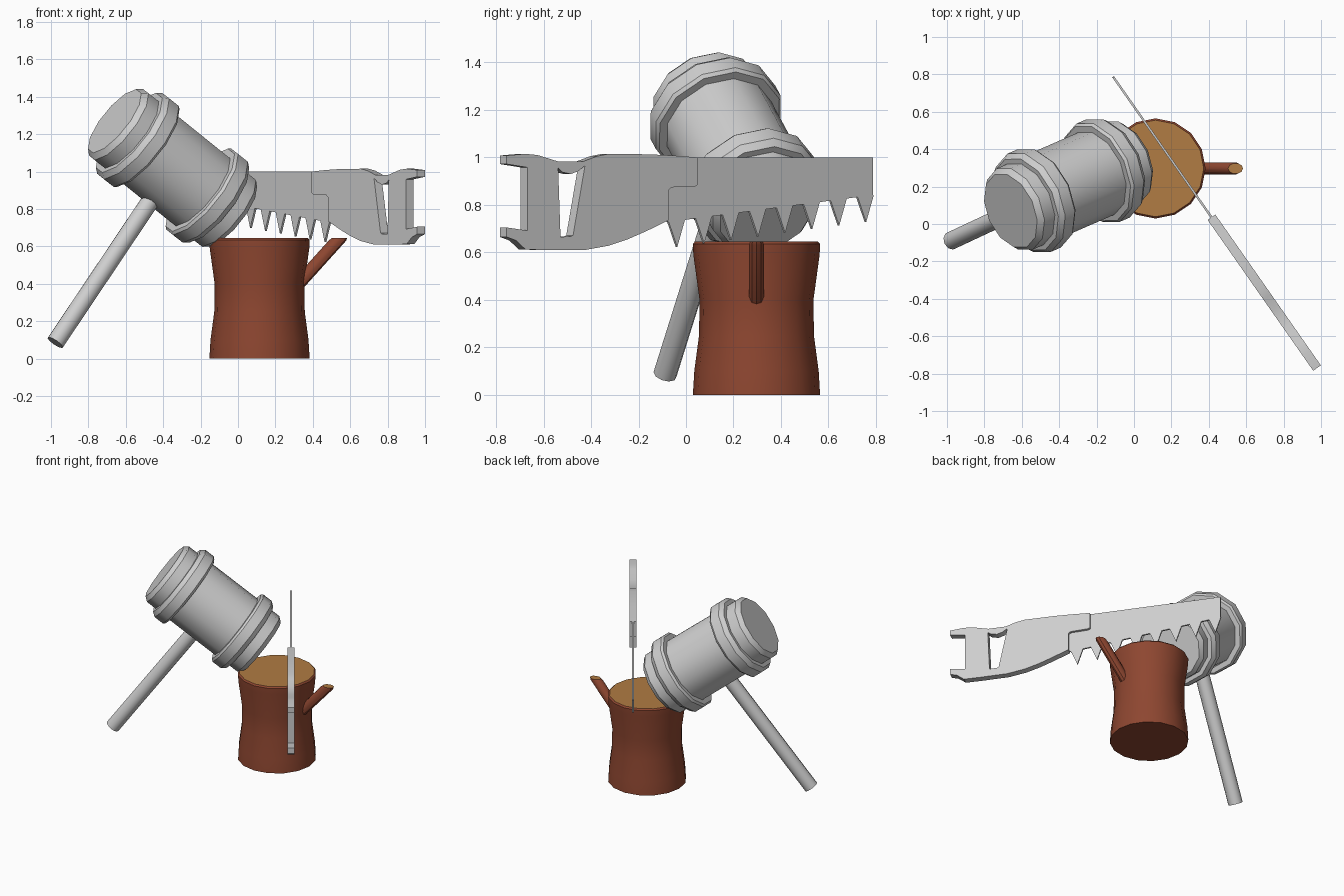
import bpy, bmesh, math
from mathutils import Vector, Matrix

if "Cube" in bpy.data.objects:
    bpy.data.objects.remove(bpy.data.objects["Cube"])


def material(name, rgb):
    m = bpy.data.materials.new(name)
    m.diffuse_color = (*rgb, 1)
    m.use_nodes = True
    m.node_tree.nodes["Principled BSDF"].inputs["Base Color"].default_value = m.diffuse_color
    return m


GREY = material("steel_grey", (0.62, 0.62, 0.62))
BARK = material("bark_brown", (0.27, 0.062, 0.03))
WOOD = material("cut_wood_tan", (0.44, 0.2, 0.056))


def finish(bm, name, mats, matrix=Matrix(), angle=35):
    """Turn a bmesh into a placed object, smooth except at sharp edges."""
    bmesh.ops.recalc_face_normals(bm, faces=bm.faces)
    me = bpy.data.meshes.new(name)
    bm.to_mesh(me)
    bm.free()
    for m in mats:
        me.materials.append(m)
    ob = bpy.data.objects.new(name, me)
    bpy.context.collection.objects.link(ob)
    ob.matrix_world = matrix
    bpy.ops.object.select_all(action='DESELECT')
    ob.select_set(True)
    bpy.context.view_layer.objects.active = ob
    bpy.ops.object.shade_smooth_by_angle(angle=math.radians(angle))
    return ob


def loft(name, rings, sides, mats, matrix=Matrix(), angle=35):
    """Capped rings of (centre x, z, radius x, radius y); the last cap takes the last material."""
    bm = bmesh.new()
    loops = [[bm.verts.new((cx + rx * math.cos(math.tau * i / sides),
                            ry * math.sin(math.tau * i / sides), z)) for i in range(sides)]
             for cx, z, rx, ry in rings]
    for a, b in zip(loops, loops[1:]):
        for i in range(sides):
            j = (i + 1) % sides
            bm.faces.new((a[i], a[j], b[j], b[i]))
    bm.faces.new(loops[0][::-1])
    bm.faces.new(loops[-1]).material_index = len(mats) - 1
    return finish(bm, name, mats, matrix, angle)


def lathe(name, profile, sides, mats, matrix=Matrix(), angle=35):
    return loft(name, [(0, z, r, r) for r, z in profile], sides, mats, matrix, angle)


# Tree stump with a waist, a cut top and a lopped branch
stump_place = Matrix.Translation((0.115, 0.297, 0))
lathe("stump", [(0.268, 0), (0.262, 0.1), (0.242, 0.25), (0.24, 0.4), (0.266, 0.59),
                (0.268, 0.635), (0.258, 0.645)], 16, [BARK, WOOD], stump_place)
loft("stump_branch", [(0.159, 0.345, 0.047, 0.033), (0.418, 0.632, 0.047, 0.033),
                      (0.428, 0.645, 0.04, 0.029)], 10, [BARK, WOOD], stump_place)

# Mallet: local z runs along the head, local x along the handle
centre = Vector((-0.35, 0.205, 1.02))
axis = Vector((0.737, 0.321, -0.595)).normalized()
grip = Vector((-0.607, -0.285, -0.95))
length = grip.length
grip = (grip - axis * grip.dot(axis)).normalized()
side = axis.cross(grip)
frame = Matrix((grip, side, axis)).transposed().to_4x4()
place = Matrix.Translation(centre) @ frame
half = [(0.24, 0.2), (0.275, 0.2), (0.287, 0.215), (0.287, 0.285), (0.265, 0.315),
        (0.237, 0.315), (0.237, 0.39), (0.212, 0.42)]
profile = [(r, -z) for r, z in reversed(half)] + half
lathe("mallet_head", profile, 12, [GREY], place)
lathe("mallet_handle", [(0.05, 0.1), (0.05, length)], 10, [GREY],
      place @ Matrix.Rotation(math.pi / 2, 4, 'Y'), 40)

# Saw: outlines drawn in its own upright plane (depth y, height z)
SLANT = 0.70
STRETCH = math.hypot(1, SLANT)
along = Vector((-SLANT, 1, 0)).normalized()
up = Vector((0, 0, 1))
saw_place = Matrix.Translation((0.4395, 0, 0)) @ Matrix(
    (along, up, along.cross(up))).transposed().to_4x4()


def plate(name, outlines, thickness):
    """Flat plate from closed outlines; inner outlines become holes."""
    cu = bpy.data.curves.new(name, 'CURVE')
    cu.dimensions, cu.fill_mode, cu.extrude = '2D', 'BOTH', thickness / 2
    for pts in outlines:
        sp = cu.splines.new('POLY')
        sp.points.add(len(pts) - 1)
        for p, (y, z) in zip(sp.points, pts):
            p.co = (y * STRETCH, z, 0, 1)
        sp.use_cyclic_u = True
    tmp = bpy.data.objects.new(name + "_outline", cu)
    bpy.context.collection.objects.link(tmp)
    dg = bpy.context.evaluated_depsgraph_get()
    bm = bmesh.new()
    me = bpy.data.meshes.new_from_object(tmp.evaluated_get(dg))
    bm.from_mesh(me)
    bpy.data.objects.remove(tmp)
    bpy.data.meshes.remove(me)
    bmesh.ops.remove_doubles(bm, verts=bm.verts, dist=0.0005)
    return finish(bm, name, [GREY], saw_place, 30)


# Blade with eight separate teeth along its rising lower edge
def base(y):
    return 0.728 + 0.132 * (y + 0.075)


blade = [(-0.1, 0.98), (-0.1, 0.75), (-0.078, base(-0.078))]
for i in range(8):
    tip = -0.04 + 0.1137 * i
    blade += [(tip - 0.036, base(tip - 0.036)), (tip, base(tip) - 0.11),
              (tip + 0.032, base(tip + 0.032))]
blade += [(0.785, 0.842), (0.785, 1.0), (0.0, 1.0)]
plate("saw_blade", [blade], 0.012)

# Handle with a stepped front, two rear prongs and a finger hole
handle = [(-0.77, 1.008), (-0.69, 1.015), (-0.64, 1.01), (-0.55, 0.982), (-0.45, 0.982),
          (-0.39, 1.005), (-0.34, 1.015), (-0.17, 1.013), (-0.07, 1.008), (0.036, 1.0),
          (0.036, 0.886), (0.025, 0.878), (-0.075, 0.874), (-0.088, 0.862), (-0.088, 0.735),
          (-0.18, 0.69), (-0.26, 0.655), (-0.34, 0.628), (-0.44, 0.61), (-0.6, 0.61),
          (-0.69, 0.612), (-0.73, 0.65), (-0.77, 0.665), (-0.77, 0.705), (-0.683, 0.692),
          (-0.683, 0.958), (-0.77, 0.972)]
hole = [(-0.553, 0.955), (-0.535, 0.938), (-0.5, 0.93), (-0.468, 0.942), (-0.44, 0.965),
        (-0.49, 0.672), (-0.5, 0.667), (-0.543, 0.665)]
plate("saw_handle", [handle, hole], 0.05)
